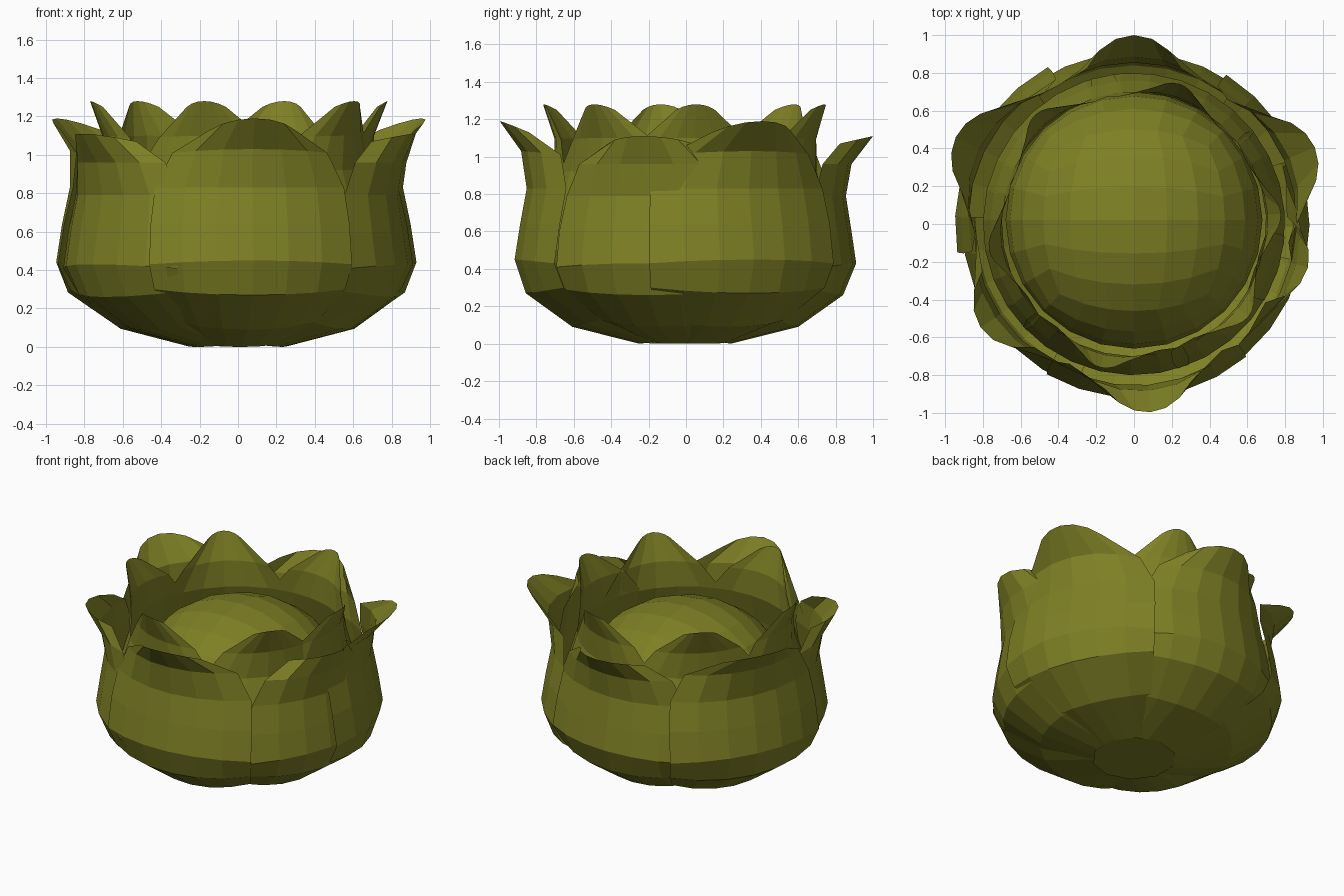
import bpy, bmesh, math
from mathutils import Vector

if "Cube" in bpy.data.objects:
    bpy.data.objects.remove(bpy.data.objects["Cube"])

leaf = bpy.data.materials.new("olive_green")
leaf.diffuse_color = (0.21, 0.217, 0.018, 1)
leaf.use_nodes = True
leaf.node_tree.nodes["Principled BSDF"].inputs["Base Color"].default_value = leaf.diffuse_color


def finish(bm, name):
    bmesh.ops.recalc_face_normals(bm, faces=bm.faces)
    me = bpy.data.meshes.new(name)
    bm.to_mesh(me)
    bm.free()
    me.materials.append(leaf)
    ob = bpy.data.objects.new(name, me)
    bpy.context.collection.objects.link(ob)
    return ob


# Profile rows: (radius, height, half width, edge pull-in, edge drop)
OUTER = [(0.25, 0.00, 0.21, 0, -0.02), (0.61, 0.09, 0.37, 0, -0.04), (0.86, 0.27, 0.50, 0, -0.03),
         (0.92, 0.45, 0.53, 0, 0.02), (0.89, 0.64, 0.52, 0, 0), (0.855, 0.83, 0.50, 0.01, 0),
         (0.885, 1.03, 0.44, 0.07, 0.02), (1.00, 1.19, 0.25, 0.11, 0.06)]
MIDDLE = [(0.24, 0.00, 0.21, 0, -0.02), (0.60, 0.09, 0.37, 0, -0.04), (0.84, 0.26, 0.50, 0, -0.03),
          (0.91, 0.43, 0.53, 0, 0.02), (0.885, 0.60, 0.52, 0, 0), (0.855, 0.79, 0.49, 0.01, 0),
          (0.885, 0.96, 0.43, 0.05, 0), (1.00, 1.11, 0.29, 0.14, 0.04)]
INNER = [(0.20, 0.02, 0.16, 0, 0), (0.52, 0.11, 0.30, 0, 0), (0.75, 0.30, 0.42, 0, 0),
         (0.80, 0.50, 0.45, 0, 0), (0.76, 0.72, 0.44, 0, 0), (0.70, 0.92, 0.40, 0, 0),
         (0.71, 1.10, 0.29, 0.03, 0.01), (0.78, 1.28, 0.11, 0.04, 0.03)]
COLS = 6


def petal(name, rows, angle, scale=1.0, flare=0.0):
    """Curved sheet wrapped round the core and flared at its tip."""
    bm = bmesh.new()
    grid = []
    for r, z, w, pull, drop in rows:
        line = []
        tip = flare if z == rows[-1][1] else 0
        for i in range(COLS + 1):
            u = 2 * i / COLS - 1
            a = math.radians(angle) + u * math.asin(min(w / r, 0.95))
            rr = r * scale + tip - pull * u * u
            line.append(bm.verts.new((rr * math.cos(a), rr * math.sin(a),
                                      z - drop * u * u)))
        grid.append(line)
    for a, b in zip(grid, grid[1:]):
        for i in range(COLS):
            bm.faces.new((a[i], a[i + 1], b[i + 1], b[i]))
    finish(bm, name)


# Three rings of petals: (angle, scale, extra tip flare)
for n, p in enumerate(((-85, 1.0, 0), (23, 1.01, 0.03), (154, 1.03, 0.02))):
    petal(f"outer_petal_{n}", OUTER, *p)
for n, p in enumerate(((90, 1.0, 0), (-14, 1.0, -0.05), (-146, 1.0, -0.02))):
    petal(f"middle_petal_{n}", MIDDLE, *p)
for n, a in enumerate((4, 72, 132, 190, 257, 321)):
    petal(f"inner_petal_{n}", INNER, a)

# Rounded core: a cube pushed out to a flattened ball
bm = bmesh.new()
bmesh.ops.create_cube(bm, size=2)
bmesh.ops.subdivide_edges(bm, edges=bm.edges[:], cuts=5, use_grid_fill=True)
for v in bm.verts:
    p = Vector([math.tan(c * math.pi / 4) for c in v.co]).normalized()
    v.co = (p.x * 0.68, p.y * 0.68 + 0.02, 0.54 + p.z * (0.58 if p.z > 0 else 0.5))
finish(bm, "core")

# Underside cap
bm = bmesh.new()
bmesh.ops.create_circle(bm, cap_ends=True, segments=10, radius=0.27)
finish(bm, "base")
